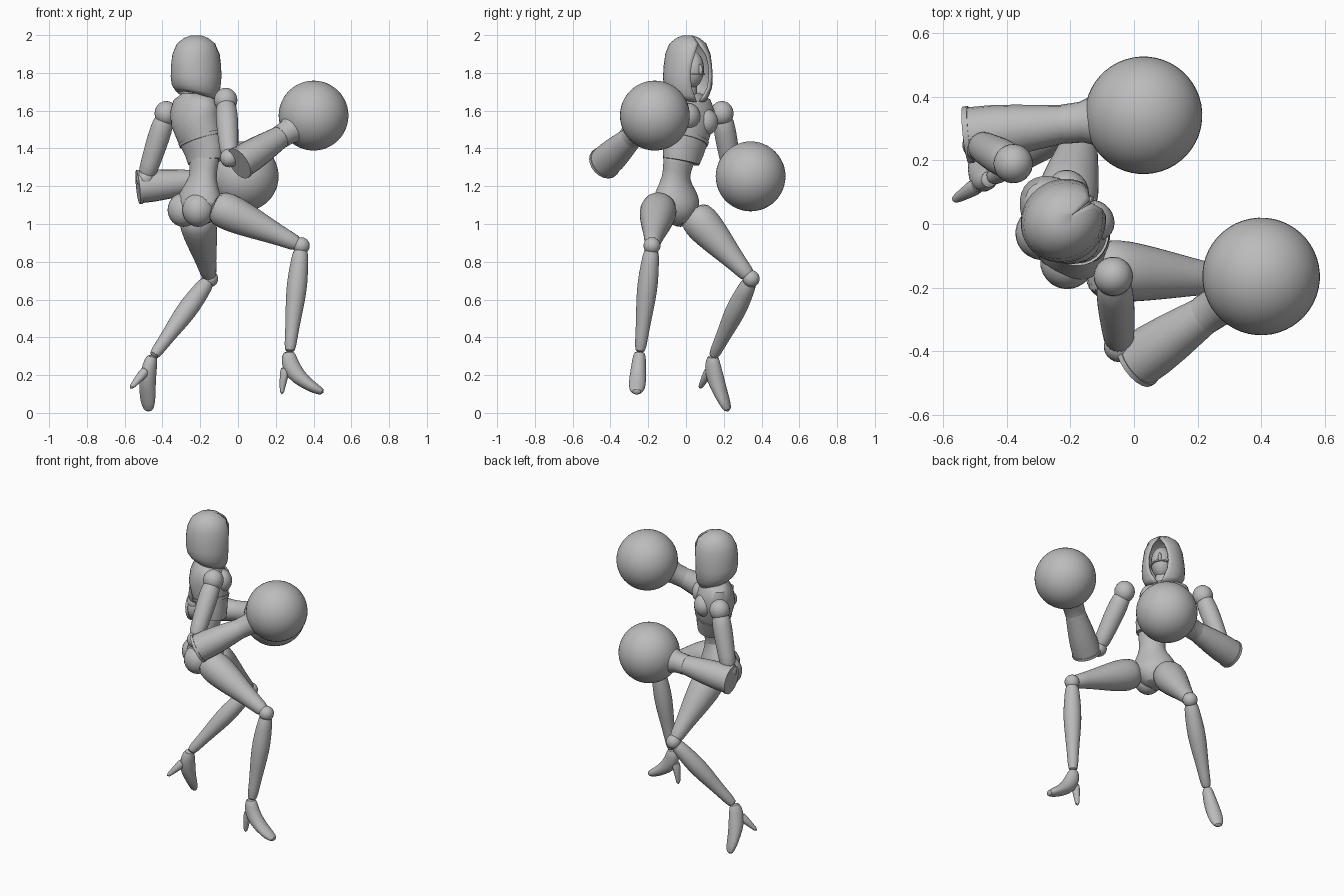
import bpy, bmesh, math
from mathutils import Vector, Matrix

cube = bpy.data.objects.get("Cube")
if cube:
    bpy.data.objects.remove(cube, do_unlink=True)

grey = bpy.data.materials.new("plain grey")
grey.use_nodes = True
colour = (0.5, 0.5, 0.5, 1)
grey.diffuse_color = colour
grey.node_tree.nodes["Principled BSDF"].inputs["Base Color"].default_value = colour

SIDE = Vector((0.65, -0.76, 0))    # towards the body's raised shoulder
FRONT = Vector((0.76, 0.65, 0))    # where the chest points
UP = Vector((0, 0, 1))


def finish(name, bm, soft=0, angle=40):
    mesh = bpy.data.meshes.new(name)
    bmesh.ops.recalc_face_normals(bm, faces=bm.faces)
    bm.to_mesh(mesh)
    bm.free()
    mesh.materials.append(grey)
    obj = bpy.data.objects.new(name, mesh)
    bpy.context.collection.objects.link(obj)
    if soft:
        obj.modifiers.new("soften", "SUBSURF").levels = soft
        obj.modifiers["soften"].render_levels = soft
    bpy.ops.object.select_all(action="DESELECT")
    bpy.context.view_layer.objects.active = obj
    obj.select_set(True)
    bpy.ops.object.shade_smooth_by_angle(angle=math.radians(angle))
    return obj


def loft(name, rings, side=SIDE, soft=1, n=20):
    """Skin over rings of (centre, half width along side, half depth)."""
    bm = bmesh.new()
    pts = [Vector(r[0]) for r in rings]
    loops = []
    for i, (c, w, d) in enumerate(rings):
        t = (pts[min(i + 1, len(pts) - 1)] - pts[max(i - 1, 0)]).normalized()
        u = (side - t * side.dot(t)).normalized()
        v = t.cross(u)
        loops.append([bm.verts.new(pts[i] + u * w * math.cos(a) + v * d * math.sin(a))
                      for a in (math.tau * k / n for k in range(n))])
    for lo, hi in zip(loops, loops[1:]):
        for k in range(n):
            bm.faces.new((lo[k], lo[(k + 1) % n], hi[(k + 1) % n], hi[k]))
    bm.faces.new(loops[0])
    bm.faces.new(loops[-1])
    return finish(name, bm, soft)


def limb(name, a, b, radii, side=SIDE, soft=1):
    """Straight limb from a to b with evenly spaced radii."""
    a, b = Vector(a), Vector(b)
    last = len(radii) - 1
    return loft(name, [(a.lerp(b, i / last), r, r) for i, r in enumerate(radii)], side, soft)


def ball(name, centre, size, n=24):
    """Ellipsoid with half sizes along side, front and up."""
    bm = bmesh.new()
    bmesh.ops.create_uvsphere(bm, u_segments=n, v_segments=n // 2, radius=1)
    for v in bm.verts:
        v.co = Vector(centre) + SIDE * v.co.x * size[0] + FRONT * v.co.y * size[1] + UP * v.co.z * size[2]
    return finish(name, bm)


# Hips, waist and neck
loft("hips_and_waist", [
    ((-0.19, -0.05, 0.99), .04, .06), ((-0.20, -0.05, 1.05), .12, .11),
    ((-0.205, -0.055, 1.12), .145, .115), ((-0.195, -0.055, 1.18), .115, .09),
    ((-0.185, -0.055, 1.25), .07, .065), ((-0.18, -0.04, 1.32), .09, .07),
    ((-0.18, -0.03, 1.40), .10, .08)])
loft("neck", [((-0.23, 0.01, 1.6), .06, .06), ((-0.215, 0.01, 1.68), .045, .045),
              ((-0.205, 0.02, 1.8), .045, .045)])

# Bodice with a hard hem, and a raised band below the bust
loft("bodice", [
    ((-0.172, -0.025, 1.33), .105, .085), ((-0.178, -0.015, 1.39), .122, .092),
    ((-0.205, 0.0, 1.48), .135, .112), ((-0.225, 0.01, 1.55), .15, .118),
    ((-0.232, 0.015, 1.61), .155, .105), ((-0.235, 0.015, 1.66), .135, .08),
    ((-0.235, 0.015, 1.69), .07, .055)], soft=0, n=32)
loft("bodice_band", [((-0.192, -0.008, 1.44), .134, .11),
                     ((-0.197, -0.005, 1.458), .138, .113)], soft=0, n=32)
for tag, s in (("left", -1), ("right", 1)):
    chest = Vector((-0.222, 0.01, 1.555)) + SIDE * s * .062 + FRONT * .075 + UP * s * .015
    ball(tag + "_bust", chest, (.068, .06, .07))
    seat = Vector((-0.215, -0.045, 1.075)) + SIDE * s * .06 - FRONT * .045
    ball(tag + "_buttock", seat, (.085, .085, .09))

# Head inside the hood
head = Vector((-0.205, 0.02, 1.82))
ball("head", head, (.068, .085, .105))
face = head + FRONT * .082
loft("nose", [(face + UP * .03, .008, .008), (face + FRONT * .012 - UP * .015, .012, .012),
              (face - UP * .03, .008, .008)])
loft("mask_band", [(head + FRONT * .008 - UP * .03, .069, .083),
                   (head + FRONT * .008 - UP * .022, .071, .085)], soft=0)

# Hood: rings left open at the front (height, width, depth, opening degrees)
HOOD = [(1.998, .025, .03, 0.5), (1.985, .06, .065, 1), (1.955, .095, .105, 3),
        (1.90, .115, .13, 20), (1.84, .124, .137, 29), (1.78, .13, .137, 30),
        (1.72, .128, .13, 26), (1.675, .115, .115, 16), (1.645, .10, .10, 7)]
hood_side, hood_front = Vector((0.57, -0.82, 0)), Vector((0.82, 0.57, 0))
bm = bmesh.new()
loops, n = [], 32
for z, w, d, gap in HOOD:
    g = math.radians(gap)
    row = []
    for k in range(n + 1):
        a = g + (math.tau - 2 * g) * k / n
        lift = max(0, 1.76 - z) * .25 * (1 - math.cos(a))
        row.append(bm.verts.new(Vector((-0.222, 0.01, z + lift))
                                + hood_side * w * math.sin(a) + hood_front * d * math.cos(a)))
    loops.append(row)
for lo, hi in zip(loops, loops[1:]):
    for k in range(n):
        bm.faces.new((lo[k], lo[k + 1], hi[k + 1], hi[k]))
bm.faces.new(loops[0])
hood = finish("hood", bm, 0, 60)
shell = hood.modifiers.new("thickness", "SOLIDIFY")
shell.thickness = 0.012

# Arms: shoulder, elbow, centre of the round glove
ARMS = {"right": ((-0.065, -0.165, 1.655), (-0.045, -0.385, 1.35),
                  (0.005, -0.435, 1.32), (0.40, -0.165, 1.574)),
        "left": ((-0.38, 0.19, 1.585), (-0.49, 0.25, 1.24),
                 (-0.53, 0.28, 1.195), (0.03, 0.342, 1.252))}
for tag, (shoulder, elbow, cuff, glove) in ARMS.items():
    ball(tag + "_shoulder", shoulder, (.062, .062, .066))
    limb(tag + "_upper_arm", shoulder, elbow, (.052, .06, .058, .052, .048))
    ball(tag + "_elbow", elbow, (.05, .05, .05))
    start, end = Vector(cuff), Vector(glove)
    wrist = start.lerp(end, .58)
    limb(tag + "_sleeve", start, wrist, (.086, .085, .078, .068, .058), UP, 0)
    limb(tag + "_cuff_rim", start, start.lerp(end, .03), (.09, .09), UP, 0)
    limb(tag + "_glove_collar", start.lerp(end, .55), start.lerp(end, .75), (.062, .064, .085), UP, 0)
    ball(tag + "_glove", glove, (.185, .185, .185), 48)

# Legs: hip, knee, ankle
LEGS = {"right": ((-0.14, -0.14, 1.105), (0.335, -0.18, 0.885), (0.272, -0.245, 0.31)),
        "left": ((-0.225, 0.025, 1.07), (-0.15, 0.345, 0.71), (-0.455, 0.14, 0.29))}
for tag, (hip, knee, ankle) in LEGS.items():
    limb(tag + "_thigh", hip, knee, (.085, .102, .092, .078, .062, .048, .04))
    ball(tag + "_knee", knee, (.045, .045, .045))
    limb(tag + "_shin", knee, ankle, (.04, .048, .056, .052, .042, .034, .03))

# High-heeled shoes: sole path, then the spike
SHOES = {"right": (Vector((0, 1, 0)),
                   [((0.27, -0.245, 0.33), .03, .03), ((0.268, -0.248, 0.28), .037, .046),
                    ((0.295, -0.253, 0.215), .043, .05), ((0.35, -0.257, 0.165), .046, .036),
                    ((0.41, -0.26, 0.127), .043, .028), ((0.455, -0.262, 0.107), .024, .016)],
                   [((0.255, -0.25, 0.25), .034, .034), ((0.238, -0.252, 0.17), .02, .018),
                    ((0.232, -0.252, 0.095), .014, .012)]),
         "left": (Vector((0.85, -0.5, 0)),
                  [((-0.452, 0.142, 0.31), .03, .03), ((-0.468, 0.14, 0.25), .037, .046),
                   ((-0.478, 0.155, 0.18), .043, .05), ((-0.48, 0.18, 0.115), .046, .036),
                   ((-0.477, 0.205, 0.055), .043, .028), ((-0.475, 0.225, 0.006), .024, .016)],
                  [((-0.48, 0.13, 0.235), .034, .034), ((-0.53, 0.097, 0.175), .02, .018),
                   ((-0.572, 0.072, 0.128), .014, .012)])}
for tag, (across, sole, spike) in SHOES.items():
    loft(tag + "_shoe", sole, across)
    loft(tag + "_heel", spike, across)
